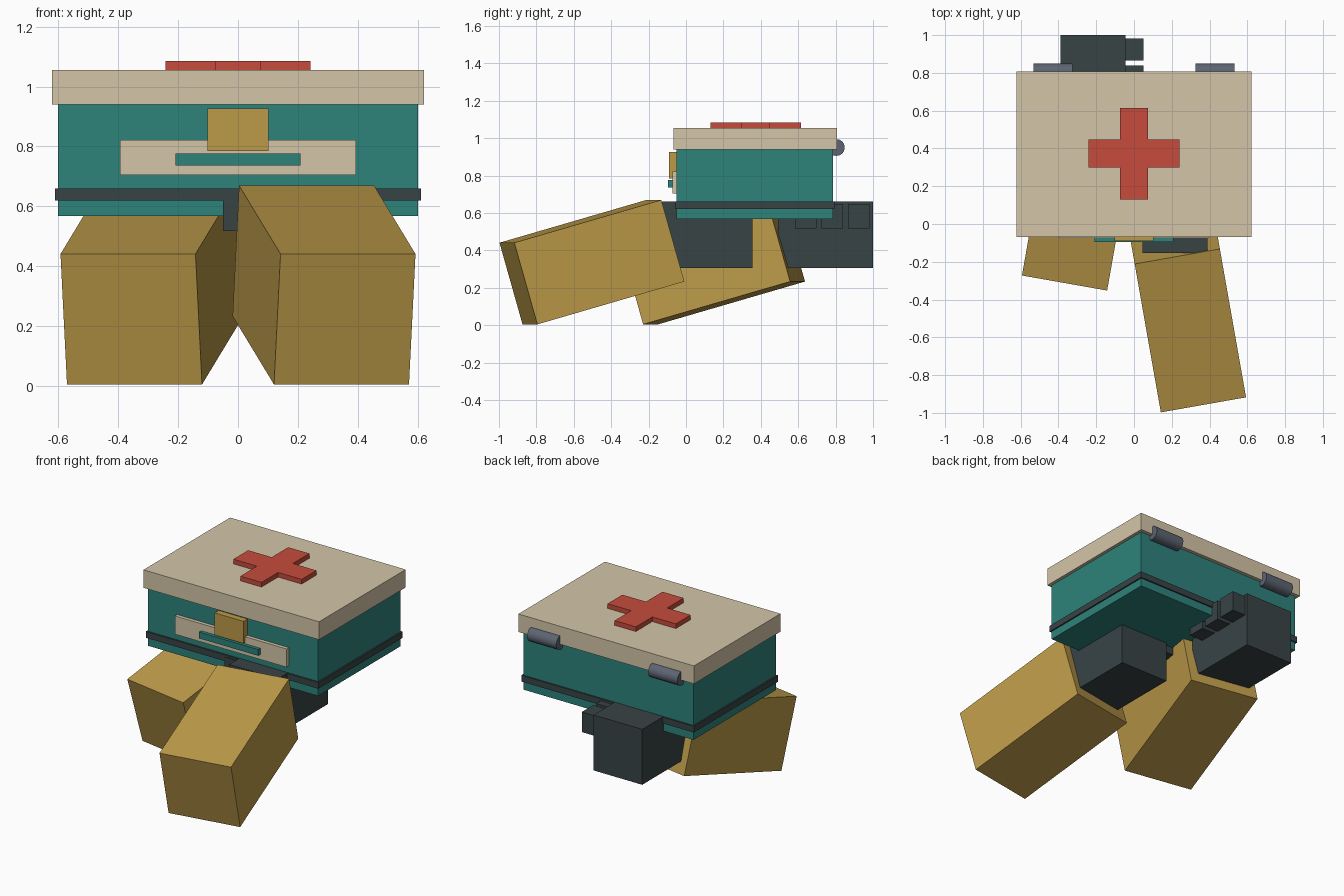
import bpy
import bmesh
from math import radians
from mathutils import Matrix

if "Cube" in bpy.data.objects:
    bpy.data.objects.remove(bpy.data.objects["Cube"], do_unlink=True)


def material(name, rgb):
    """Flat material from 0-255 display colour, converted to linear."""
    lin = [((c / 255 + 0.055) / 1.055) ** 2.4 for c in rgb] + [1.0]
    m = bpy.data.materials.new(name)
    m.use_nodes = True
    m.diffuse_color = lin
    m.node_tree.nodes["Principled BSDF"].inputs["Base Color"].default_value = lin
    return m


TEAL = material("teal", (46, 130, 123))
CREAM = material("cream", (212, 197, 168))
GOLD = material("mustard", (188, 154, 73))
RED = material("red", (198, 76, 60))
DARK = material("charcoal", (56, 67, 69))
STEEL = material("steel grey", (93, 101, 114))


def finish(name, bm, mat):
    mesh = bpy.data.meshes.new(name)
    bmesh.ops.recalc_face_normals(bm, faces=bm.faces)
    bm.to_mesh(mesh)
    bm.free()
    mesh.materials.append(mat)
    obj = bpy.data.objects.new(name, mesh)
    bpy.context.collection.objects.link(obj)
    return obj


def box(name, mat, x, y, z):
    """Box from (low, high) ranges, with its origin at its centre."""
    bm = bmesh.new()
    bmesh.ops.create_cube(bm, size=1)
    bmesh.ops.scale(bm, verts=bm.verts, vec=[r[1] - r[0] for r in (x, y, z)])
    obj = finish(name, bm, mat)
    obj.location = [(r[0] + r[1]) / 2 for r in (x, y, z)]
    return obj


# Case: body, trim band and overhanging lid
box("case_body", TEAL, (-0.602, 0.602), (-0.05, 0.785), (0.567, 0.945))
box("case_band", DARK, (-0.611, 0.611), (-0.06, 0.794), (0.62, 0.66))
box("case_lid", CREAM, (-0.622, 0.622), (-0.068, 0.808), (0.94, 1.055))

# Front label plate, handle bar and latch
box("front_plate", CREAM, (-0.395, 0.395), (-0.073, -0.045), (0.705, 0.822))
box("front_bar", TEAL, (-0.209, 0.209), (-0.095, -0.07), (0.737, 0.777))
box("front_latch", GOLD, (-0.102, 0.102), (-0.09, -0.045), (0.785, 0.927))

# Raised cross on the lid: one outline walked round the four corners
A, B = 0.075, 0.242
bm = bmesh.new()
outline = []
for sx, sy in ((1, 1), (-1, 1), (-1, -1), (1, -1)):
    corner = [(B, A), (A, A), (A, B)]
    if sx * sy < 0:
        corner.reverse()
    outline += [bm.verts.new((sx * px, sy * py, 0)) for px, py in corner]
face = bm.faces.new(outline)
top = bmesh.ops.extrude_face_region(bm, geom=[face])["geom"]
bmesh.ops.translate(bm, vec=(0, 0, 0.032),
                    verts=[v for v in top if isinstance(v, bmesh.types.BMVert)])
finish("lid_cross", bm, RED).location = (0, 0.373, 1.053)

# Rear hinge barrels
for side, label in ((1, "left"), (-1, "right")):
    bm = bmesh.new()
    bmesh.ops.create_cone(bm, cap_ends=True, segments=16, radius1=0.045,
                          radius2=0.045, depth=0.206,
                          matrix=Matrix.Rotation(radians(90), 4, "Y"))
    for f in bm.faces:
        f.smooth = len(f.verts) == 4
    hinge = finish(label + "_hinge", bm, STEEL)
    hinge.location = (side * 0.429, 0.804, 0.95)

# Arms and hands: mirrored, with the right side set further back
for side, label, back in ((1, "left", 0), (-1, "right", 0.645)):
    arm = box(label + "_arm", GOLD, (-0.229, 0.229), (-0.415, 0.415),
              (-0.227, 0.227))
    arm.rotation_euler = (radians(16), 0, radians(10 * side))
    arm.location = (side * 0.2875, -0.503 + back, 0.337)

    def span(a, b):
        return tuple(sorted((side * a, side * b)))

    box(label + "_palm", DARK, span(0.045, 0.39), (back - 0.153, back + 0.355),
        (0.305, 0.66))
    for i in range(3):
        y = back - 0.063 + 0.142 * i
        box(f"{label}_finger_{i + 1}", DARK, span(-0.05, 0.06),
            (y, y + 0.116), (0.518, 0.647))
